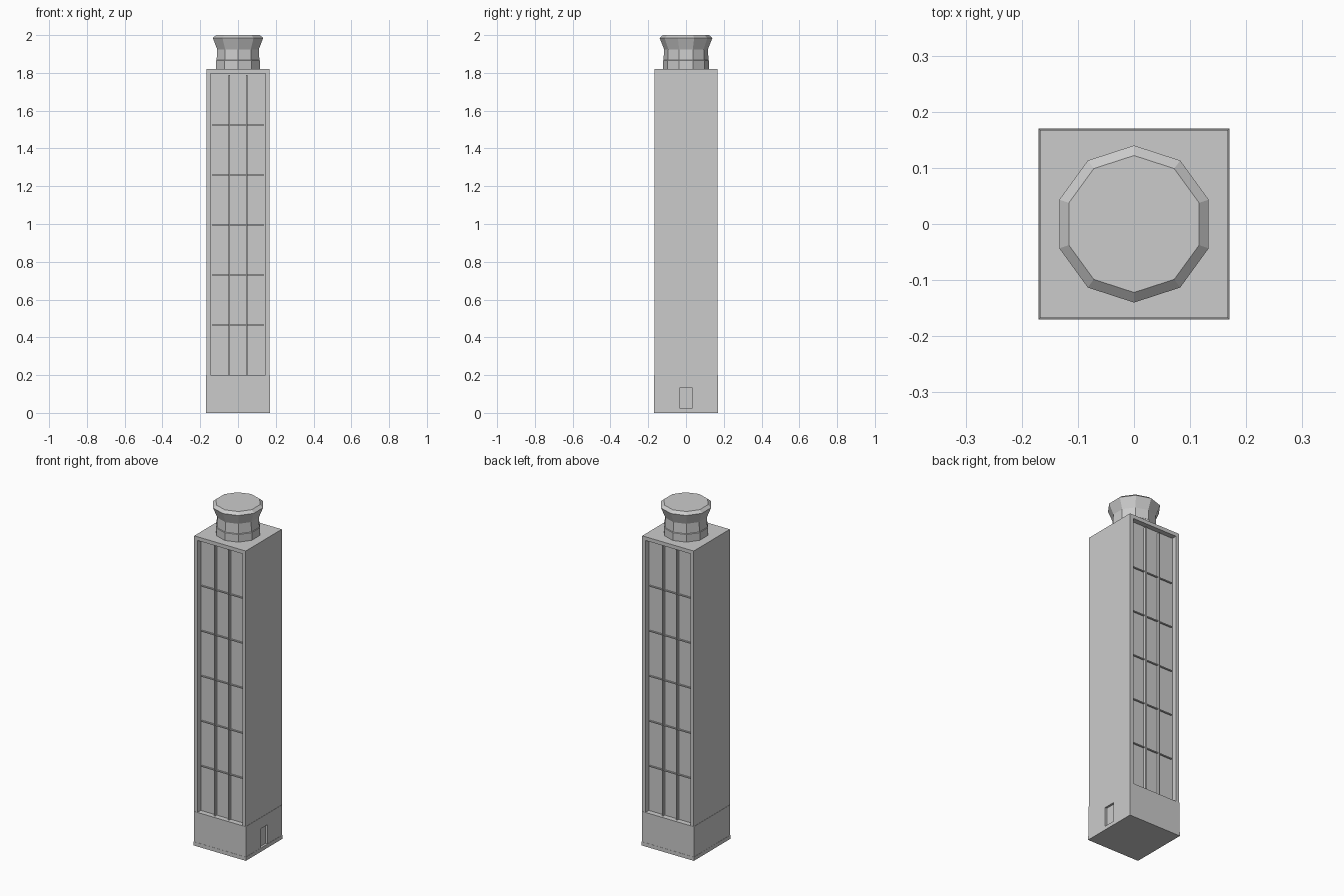
import bpy, bmesh, math
from mathutils import Vector

cube = bpy.data.objects.get("Cube")
if cube:
    bpy.data.objects.remove(cube, do_unlink=True)

# One concrete grey for everything
grey = bpy.data.materials.new("concrete_grey")
grey.use_nodes = True
COLOUR = (0.6, 0.6, 0.6, 1)
grey.diffuse_color = COLOUR
grey.node_tree.nodes["Principled BSDF"].inputs["Base Color"].default_value = COLOUR


def finish(name, bm):
    bmesh.ops.recalc_face_normals(bm, faces=bm.faces)
    mesh = bpy.data.meshes.new(name)
    bm.to_mesh(mesh)
    bm.free()
    mesh.materials.append(grey)
    obj = bpy.data.objects.new(name, mesh)
    bpy.context.collection.objects.link(obj)
    return obj


def box_mesh(low, high):
    low, high = Vector(low), Vector(high)
    bm = bmesh.new()
    bmesh.ops.create_cube(bm, size=1)
    bmesh.ops.scale(bm, vec=high - low, verts=bm.verts)
    bmesh.ops.translate(bm, vec=(low + high) / 2, verts=bm.verts)
    return bm


def box(name, low, high):
    return finish(name, box_mesh(low, high))


SHAFT, BASE, PLINTH = 0.1675, 0.169, 0.17
BASE_TOP, ROOF = 0.2, 1.82
MARGIN, DEPTH = 0.031, 0.03
PANEL = SHAFT - MARGIN
PANEL_TOP = ROOF - MARGIN

# Shaft with a recessed window bay on the front and the back
bm = box_mesh((-SHAFT, -SHAFT, BASE_TOP - MARGIN), (SHAFT, SHAFT, ROOF))
bays = [f for f in bm.faces if abs(f.normal.y) > 0.9]
bmesh.ops.inset_individual(bm, faces=bays, thickness=MARGIN)
for face in bays:
    bmesh.ops.translate(bm, vec=-face.normal * DEPTH, verts=
                        bmesh.ops.extrude_discrete_faces(bm, faces=[face])["faces"][0].verts)
finish("shaft", bm)

# Mullions and floor bars inside both bays
for side, sign in (("front", -1), ("back", 1)):
    glass = sign * (SHAFT - DEPTH)

    def bar(name, x0, x1, z0, z1, stand):
        ys = sorted((glass - sign * 0.005, glass + sign * stand))
        box(name, (x0, ys[0], z0), (x1, ys[1], z1))

    for i in (-1, 1):
        x = i * PANEL / 3
        bar(f"{side}_mullion", x - 0.004, x + 0.004, BASE_TOP, PANEL_TOP, 0.016)
    for row in range(1, 6):
        z = BASE_TOP + row * (PANEL_TOP - BASE_TOP) / 6
        bar(f"{side}_floor_bar", -PANEL, PANEL, z - 0.003, z + 0.003, 0.008)

# Base block with a recessed doorway on the right wall
bm = box_mesh((-BASE, -BASE, 0), (BASE, BASE, BASE_TOP))
for axis, cut in ((1, -0.033), (1, 0.033), (2, 0.022), (2, 0.135)):
    point, normal = Vector(), Vector()
    point[axis], normal[axis] = cut, 1
    wall = [f for f in bm.faces if f.normal.x > 0.9]
    edges = {e for f in wall for e in f.edges}
    bmesh.ops.bisect_plane(bm, geom=wall + list(edges), plane_co=point, plane_no=normal)
    bm.normal_update()
door = [f for f in bm.faces if f.normal.x > 0.9
        and abs(f.calc_center_median().y) < 0.01
        and 0.03 < f.calc_center_median().z < 0.13]
pushed = bmesh.ops.extrude_discrete_faces(bm, faces=door)["faces"]
bmesh.ops.translate(bm, vec=(-0.012, 0, 0), verts=list({v for f in pushed for v in f.verts}))
finish("base", bm)

# Plinth course at ground level
box("plinth", (-PLINTH, -PLINTH, 0), (PLINTH, PLINTH, 0.022))

# Ten-sided rooftop crown: neck, flare and bevelled rim
PROFILE = [(0.122, ROOF - 0.01), (0.122, 1.865), (0.119, 1.868),
           (0.116, 1.925), (0.14, 1.985), (0.122, 2.0)]
bm = bmesh.new()
rings = []
for radius, z in PROFILE:
    angles = [math.pi / 2 + math.tau * k / 10 for k in range(10)]
    rings.append([bm.verts.new((radius * math.cos(a), radius * math.sin(a), z)) for a in angles])
for low, high in zip(rings, rings[1:]):
    for k in range(10):
        n = (k + 1) % 10
        bm.faces.new((low[k], low[n], high[n], high[k]))
bm.faces.new(rings[0])
bm.faces.new(rings[-1])
finish("crown", bm)
